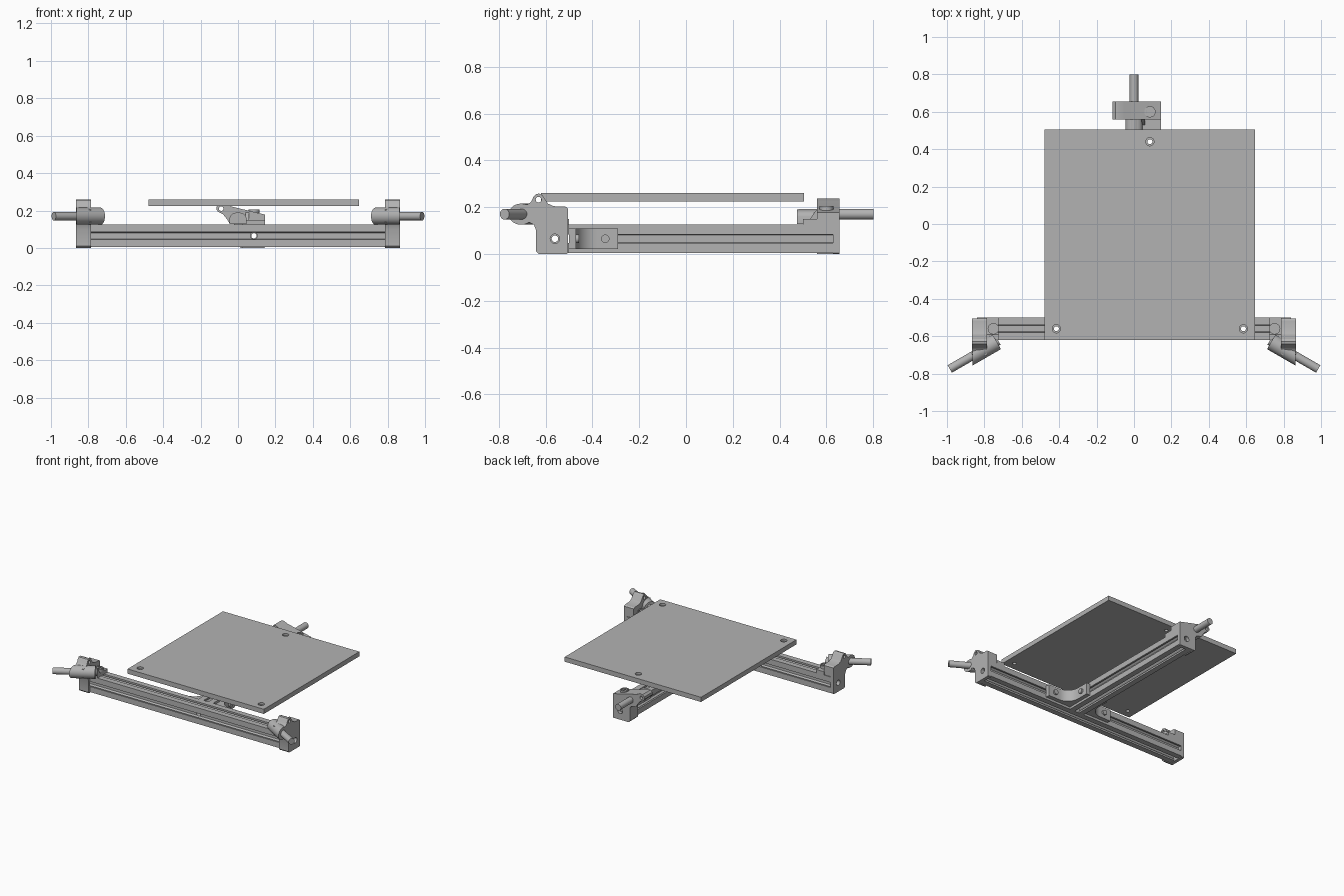
import bpy, bmesh
from math import sin, cos, pi, radians
from mathutils import Matrix, Vector

cube = bpy.data.objects.get("Cube")
if cube:
    bpy.data.objects.remove(cube, do_unlink=True)

grey = bpy.data.materials.new("light_grey")
grey.use_nodes = True
grey.diffuse_color = (0.45, 0.45, 0.45, 1)
grey.node_tree.nodes["Principled BSDF"].inputs["Base Color"].default_value = (0.45, 0.45, 0.45, 1)
parts = []


def finish(name, bm):
    bmesh.ops.recalc_face_normals(bm, faces=bm.faces)
    me = bpy.data.meshes.new(name)
    bm.to_mesh(me)
    bm.free()
    me.materials.append(grey)
    ob = bpy.data.objects.new(name, me)
    bpy.context.collection.objects.link(ob)
    parts.append(ob)
    return ob


def prism(name, pts, axis, a, b):
    """Extrude a 2D outline along an axis from a to b."""
    place = {"x": lambda p, v: (v, p[0], p[1]),
             "y": lambda p, v: (p[0], v, p[1]),
             "z": lambda p, v: (p[0], p[1], v)}[axis]
    bm = bmesh.new()
    low = [bm.verts.new(place(p, a)) for p in pts]
    top = [bm.verts.new(place(p, b)) for p in pts]
    bm.faces.new(low)
    bm.faces.new(top)
    for i in range(len(pts)):
        j = (i + 1) % len(pts)
        bm.faces.new((low[i], low[j], top[j], top[i]))
    return finish(name, bm)


def box(name, x, y, z):
    return prism(name, [(x[0], y[0]), (x[1], y[0]), (x[1], y[1]), (x[0], y[1])], "z", *z)


def rod(name, p, q, r, n=32, clip=None):
    """Cylinder between two points, optionally cut off at |x| = clip."""
    p, q = Vector(p), Vector(q)
    turn = (q - p).to_track_quat("Z", "Y").to_matrix().to_4x4()
    bm = bmesh.new()
    bmesh.ops.create_cone(bm, cap_ends=True, segments=n, radius1=r, radius2=r,
                          depth=(q - p).length,
                          matrix=Matrix.Translation((p + q) / 2) @ turn)
    if clip:
        side = 1 if q.x > 0 else -1
        cut = bmesh.ops.bisect_plane(bm, geom=bm.verts[:] + bm.edges[:] + bm.faces[:],
                                     plane_co=(side * clip, 0, 0), plane_no=(side, 0, 0),
                                     clear_outer=True)
        edges = [e for e in cut["geom_cut"] if isinstance(e, bmesh.types.BMEdge)]
        bmesh.ops.edgeloop_fill(bm, edges=edges)
    return finish(name, bm)


def cut(ob, *cutters):
    """Subtract cutters, then discard them."""
    for c in cutters:
        c.hide_render = True
        m = ob.modifiers.new("cut", "BOOLEAN")
        m.operation, m.solver, m.object = "DIFFERENCE", "EXACT", c
        bpy.context.view_layer.update()
        me = bpy.data.meshes.new_from_object(
            ob.evaluated_get(bpy.context.evaluated_depsgraph_get()))
        ob.modifiers.clear()
        ob.data = me
        parts.remove(c)
        bpy.data.objects.remove(c, do_unlink=True)


def bolt(name, x, y, z0, z1):
    head = rod(name, (x, y, z0), (x, y, z1), 0.03)
    cut(head, rod("recess", (x, y, z1 - 0.008), (x, y, z1 + 0.01), 0.022))
    slug = rod(name + "_core", (x, y, z0), (x, y, z1 - 0.001), 0.018)
    cut(slug, box("slot", (x - 0.004, x + 0.004), (y - 0.03, y + 0.03), (z1 - 0.01, z1 + 0.01)))


# Slotted beam outline: one side repeated around four corners
SIDE = [(-0.06, -0.06), (-0.019, -0.06), (-0.019, -0.047), (-0.034, -0.047),
        (-0.016, -0.026), (0.016, -0.026), (0.034, -0.047), (0.019, -0.047), (0.019, -0.06)]


def beam_outline(cx, cz):
    pts = []
    for k in range(4):
        c, s = round(cos(k * pi / 2)), round(sin(k * pi / 2))
        pts += [(cx + c * x - s * y, cz + s * x + c * y) for x, y in SIDE]
    return pts


CX, FY, BZ = 0.085, -0.56, 0.065
HOLES = [(CX - 0.5, FY), (CX + 0.5, FY), (CX, 0.44)]

front_beam = prism("front_beam", beam_outline(FY, BZ), "x", -0.84, 0.84)
cut(front_beam, rod("bore", (-1, FY, BZ), (1, FY, BZ), 0.014),
    rod("bore", (CX, -0.7, BZ), (CX, -0.4, BZ), 0.018),
    *[rod("bore", (x, y, -0.1), (x, y, 0.2), 0.013) for x, y in HOLES[:2]])
rear_beam = prism("rear_beam", beam_outline(CX, BZ), "y", -0.5, 0.63)
cut(rear_beam, rod("bore", (CX, -0.7, BZ), (CX, 0.8, BZ), 0.014),
    rod("bore", (CX, 0.44, -0.1), (CX, 0.44, 0.2), 0.013))

# Square bed plate with three countersunk holes
plate = box("bed_plate", (CX - 0.5625, CX + 0.5625), (-0.62, 0.505), (0.225, 0.26))
for x, y in HOLES:
    cut(plate, rod("hole", (x, y, 0.2), (x, y, 0.3), 0.013),
        rod("sink", (x, y, 0.245), (x, y, 0.3), 0.022))

# Front end brackets with angled rod holders
FRONT = [(-0.505, 0.005), (-0.51, 0), (-0.63, 0), (-0.64, 0.01), (-0.64, 0.1), (-0.65, 0.125),
         (-0.67, 0.135), (-0.7, 0.135), (-0.7, 0.205), (-0.675, 0.212), (-0.66, 0.225),
         (-0.652, 0.244), (-0.642, 0.255), (-0.628, 0.258), (-0.614, 0.252), (-0.603, 0.235),
         (-0.59, 0.215), (-0.565, 0.204), (-0.515, 0.202), (-0.505, 0.195)]
ang = radians(30)
for s, tag in ((1, "left"), (-1, "right")):
    br = prism(tag + "_bracket", FRONT, "x", s * 0.785, s * 0.865)
    cut(br, box("pocket", (min(0, s * 0.84), max(0, s * 0.84)), (-0.62, -0.4), (-0.1, 0.125)),
        rod("hole", (s * 0.8, FY, BZ), (s * 0.9, FY, BZ), 0.02),
        rod("pin_hole", (s * 0.7, -0.63, 0.232), (s * 0.9, -0.63, 0.232), 0.012))

    def along(d):
        return (s * (0.985 - d * cos(ang)), -0.775 + d * sin(ang), 0.17)
    rod(tag + "_rod_holder", along(0.29), along(0.05), 0.045, clip=0.864)
    rod(tag + "_rod", along(0.3), along(0), 0.023)
    xs = sorted((s * 0.725, s * 0.79))
    box(tag + "_flange", xs, (-0.62, -0.5), (0.125, 0.15))
    prism(tag + "_flange_web", [(-0.62, 0.15), (-0.59, 0.15), (-0.62, 0.2)], "x", *xs)
    bolt(tag + "_bolt", s * 0.752, FY, 0.15, 0.172)

# Rear bracket with straight rod holder
REAR = [(0.145, 0.005), (0.14, 0), (0.015, 0), (0.005, 0.01), (0.005, 0.11), (-0.01, 0.125),
        (-0.045, 0.13), (-0.06, 0.155), (-0.08, 0.18), (-0.105, 0.192), (-0.116, 0.205),
        (-0.114, 0.222), (-0.1, 0.236), (-0.08, 0.238), (-0.05, 0.225), (0.145, 0.178)]
rear = prism("rear_bracket", REAR, "y", 0.56, 0.655)
cut(rear, box("pocket", (0.025, 0.3), (0.4, 0.628), (-0.1, 0.125)),
    rod("hole", (CX, 0.6, BZ), (CX, 0.7, BZ), 0.02),
    rod("pin_hole", (-0.09, 0.5, 0.21), (-0.09, 0.7, 0.21), 0.012))
rod("rear_rod", (0, 0.48, 0.17), (0, 0.8, 0.17), 0.023)
sleeve = [(-0.045, 0.128), (0.045, 0.128)] + [
    (0.045 * cos(a * pi / 8), 0.16 + 0.03 * sin(a * pi / 8)) for a in range(9)]
prism("rear_rod_holder", sleeve, "y", 0.475, 0.565)
box("rear_flange", (0.025, 0.145), (0.5, 0.565), (0.125, 0.15))
prism("rear_flange_web", [(0.53, 0.15), (0.565, 0.15), (0.565, 0.195), (0.55, 0.18)],
      "x", 0.04, 0.06)
bolt("rear_bolt", CX, 0.6, 0.17, 0.205)

# Filleted corner braces either side of the rear beam
fillet = [(0.12 - 0.09 * sin(t * pi / 20), 0.12 - 0.09 * cos(t * pi / 20)) for t in range(11)]
BRACE = [(0, 0), (0.21, 0), (0.21, 0.03)] + fillet + [(0.03, 0.21), (0, 0.21)]
for s, tag in ((1, "left"), (-1, "right")):
    x0 = CX + s * 0.06
    prism(tag + "_corner_brace", [(x0 + s * u, -0.5 + v) for u, v in BRACE], "z", 0.022, 0.108)
    for k, (p, d) in enumerate((((x0 + s * 0.02, -0.345, BZ), (s * 0.022, 0, 0)),
                                ((x0 + s * 0.155, -0.48, BZ), (0, 0.022, 0)))):
        rod(f"{tag}_brace_bolt_{k}", p, Vector(p) + Vector(d), 0.018, 24)

# Smooth the rounded parts, keep edges crisp
bpy.ops.object.select_all(action="DESELECT")
for ob in parts:
    ob.select_set(True)
bpy.context.view_layer.objects.active = parts[0]
bpy.ops.object.shade_smooth_by_angle(angle=radians(30))
